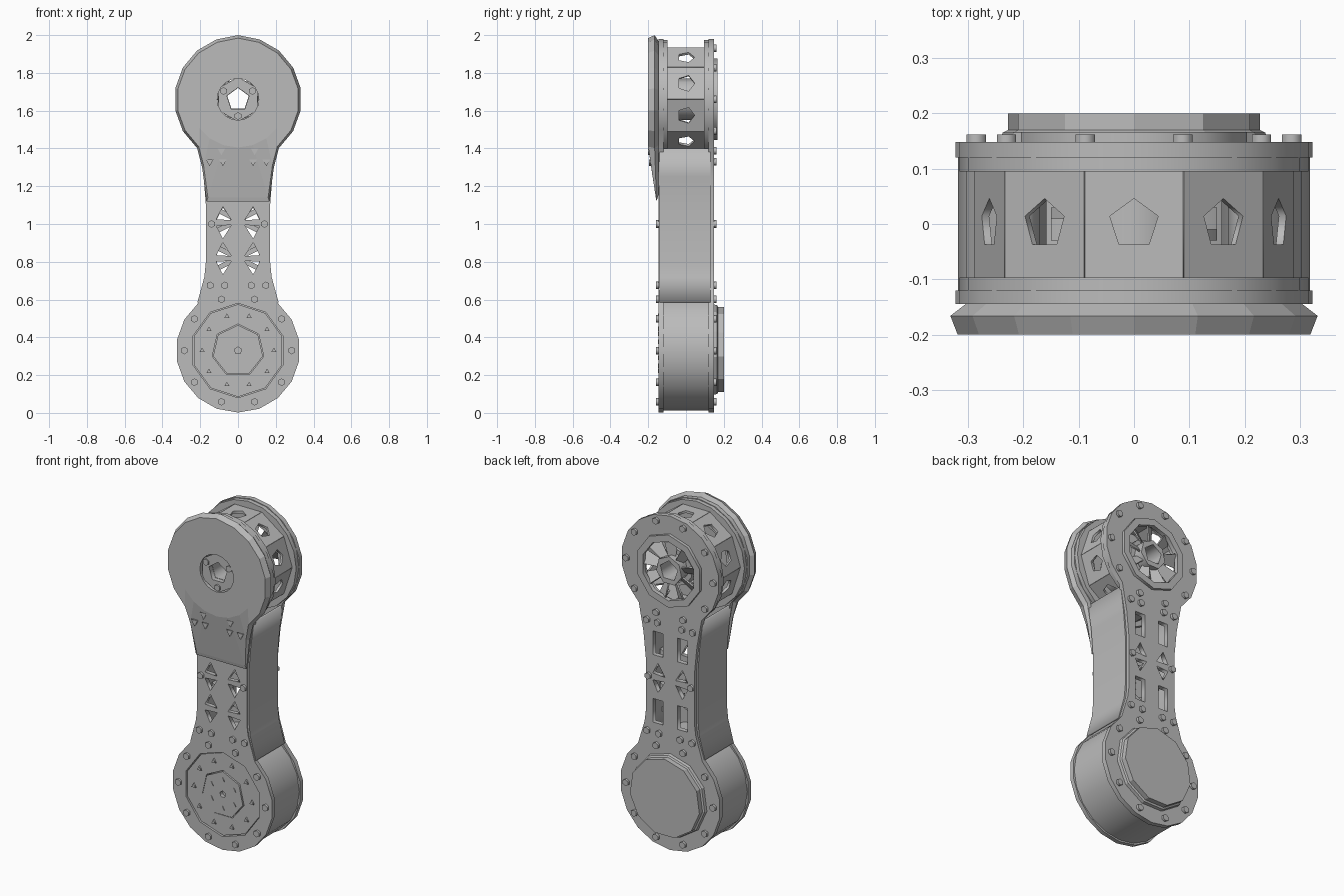
import bpy, bmesh, math
from mathutils import Matrix, Vector

if "Cube" in bpy.data.objects:
    bpy.data.objects.remove(bpy.data.objects["Cube"])

mat = bpy.data.materials.new("grey metal")
mat.diffuse_color = (0.5, 0.5, 0.5, 1)
mat.use_nodes = True
mat.node_tree.nodes["Principled BSDF"].inputs["Base Color"].default_value = mat.diffuse_color
LOW, UP = 0.33, 1.66          # heights of the two joint centres


def finish(name, mesh):
    mesh.materials.clear()
    mesh.materials.append(mat)
    ob = bpy.data.objects.new(name, mesh)
    bpy.context.collection.objects.link(ob)
    return ob


def polar(r, a, zc=0.0, xc=0.0):
    """Point at angle a (degrees, clockwise from the top)."""
    a = math.radians(a)
    return (xc + r * math.sin(a), zc + r * math.cos(a))


def ngon(n, r, zc=0.0, xc=0.0, start=0.0):
    return [polar(r, start + 360 * i / n, zc, xc) for i in range(n)]


def rect(x, z, w, h):
    return [(x - w, z - h), (x + w, z - h), (x + w, z + h), (x - w, z + h)]


def sheet(name, loops, thick, matrix):
    """Flat sheet from closed outlines; nested outlines become holes."""
    cu = bpy.data.curves.new(name, 'CURVE')
    cu.dimensions = '2D'
    cu.fill_mode = 'BOTH'
    cu.extrude = thick / 2
    for pts in loops:
        sp = cu.splines.new('POLY')
        sp.points.add(len(pts) - 1)
        for p, q in zip(sp.points, pts):
            p.co = (q[0], q[1], 0, 1)
        sp.use_cyclic_u = True
    tmp = bpy.data.objects.new("tmp", cu)
    bpy.context.collection.objects.link(tmp)
    dg = bpy.context.evaluated_depsgraph_get()
    mesh = bpy.data.meshes.new_from_object(tmp.evaluated_get(dg))
    bpy.data.objects.remove(tmp)
    mesh.transform(matrix)
    return finish(name, mesh)


def plate(name, loops, y0, y1):
    m = Matrix(((1, 0, 0, 0), (0, 0, -1, (y0 + y1) / 2), (0, 1, 0, 0), (0, 0, 0, 1)))
    return sheet(name, loops, abs(y1 - y0), m)


def loft(name, rings, closed=False, caps=False):
    """Skin a list of equal-length 3D rings."""
    bm = bmesh.new()
    vs = [[bm.verts.new(p) for p in r] for r in rings]
    pairs = list(zip(vs, vs[1:])) + ([(vs[-1], vs[0])] if closed else [])
    for a, b in pairs:
        n = len(a)
        for i in range(n):
            bm.faces.new((a[i], a[(i + 1) % n], b[(i + 1) % n], b[i]))
    if caps:
        bm.faces.new(vs[0])
        bm.faces.new(vs[-1])
    bmesh.ops.recalc_face_normals(bm, faces=bm.faces)
    me = bpy.data.meshes.new(name)
    bm.to_mesh(me)
    bm.free()
    return finish(name, me)


def mirrored(half):
    """Close a right-hand half whose first and last points lie on x = 0."""
    return half + [(-x, z) for x, z in half[-2:0:-1]]


def arm_outline(rl, ru):
    half = [polar(rl, a, LOW) for a in range(180, 39, -20)]
    half += [(0.168, 0.72), (0.16, 0.78), (0.16, 1.1), (0.175, 1.25)]
    half += [polar(ru, a, UP) for a in range(140, -1, -20)]
    return mirrored(half)


def truss_holes(rows):
    """Pairs of triangular cut-outs on both sides of the middle."""
    out = []
    for k, z in enumerate(rows):
        s = 1 if k % 2 else -1
        for d in (1, -1):
            out.append([(d * 0.035, z - s * 0.035), (d * 0.115, z - s * 0.03),
                        (d * 0.08, z + s * 0.037)])
    return out


# two arm plates with windows
plate("front_arm_plate",
      [arm_outline(0.328, 0.32), ngon(10, 0.25, LOW), ngon(10, 0.2, UP)]
      + truss_holes((0.77, 0.865, 0.96, 1.055)), -0.145, -0.12)
windows = [rect(d * 0.08, z, 0.032, 0.07) for d in (1, -1) for z in (0.80, 1.2)]
plate("back_arm_plate",
      [arm_outline(0.328, 0.32), ngon(10, 0.2, UP)] + windows + truss_holes((0.95, 1.05)),
      0.12, 0.148)

# inner lattice between the plates
for s in (1, -1):
    for z in (0.82, 1.02):
        plate("lattice_bar", [[(-s * 0.15, z - 0.09), (-s * 0.15, z - 0.06),
                               (s * 0.15, z + 0.09), (s * 0.15, z + 0.06)]],
              -0.02 + s * 0.01, 0.02 + s * 0.01)

# curved side walls of the arm
for s in (1, -1):
    edge = [(0.215, 0.585), (0.178, 0.72), (0.17, 0.8), (0.17, 1.1), (0.182, 1.25), (0.202, 1.4)]
    pts = edge + [(x - 0.012, z) for x, z in reversed(edge)]
    plate("side_wall", [[(s * x, z) for x, z in pts]], -0.14, 0.13)

# lower joint: body, recessed front disc, raised back cap
plate("lower_body", [ngon(20, 0.318, LOW)], -0.12, 0.12)
plate("lower_front_disc", [ngon(10, 0.245, LOW), ngon(7, 0.14, LOW)], -0.138, -0.118)
plate("lower_front_hub", [ngon(7, 0.135, LOW), ngon(5, 0.02, LOW)], -0.143, -0.118)
plate("lower_hub_studs", [ngon(3, 0.016, z, x) for x, z in
                          ngon(10, 0.19, LOW, 0, 18) + ngon(6, 0.085, LOW)], -0.147, -0.13)
loft("lower_back_cap", [[(x, y, z) for x, z in ngon(11, r, LOW)]
                        for r, y in ((0.245, 0.14), (0.24, 0.165), (0.23, 0.17), (0.23, 0.2))],
     caps=True)

# upper joint: ten-sided drum with pentagon windows
for i in range(10):
    a = math.radians(36 * i)
    c, s, r = math.cos(a), math.sin(a), 0.268
    m = Matrix(((c, 0, s, r * s), (0, 1, 0, 0), (-s, 0, c, UP + r * c), (0, 0, 0, 1)))
    sheet("drum_panel", [rect(0, 0, 0.0885, 0.1), ngon(5, 0.046)], 0.014, m)
for y0, y1 in ((-0.12, -0.097), (0.095, 0.12)):
    plate("drum_rim", [ngon(20, 0.315, UP), ngon(20, 0.2, UP)], y0, y1)
plate("drum_core", [ngon(10, 0.11, UP), ngon(5, 0.06, UP)], -0.16, 0.1)

# upper front cover with a sloping skirt
half = [polar(0.337, a, UP) for a in range(0, 141, 20)]
half[0] = (0, 2.0)
half += [(0.19, 1.3), (0.166, 1.12), (0, 1.12)]
outline = mirrored(half)


def ring(pts, k, y, drop):
    res = []
    for x, z in pts:
        t = min(1, max(0, (1.4 - z) / 0.28))
        res.append((x * k, y + drop * t, 1.6 + (z - 1.6) * k))
    return res


mid = [(x, -0.2, z) for x, z in ngon(20, 0.255, UP)]
hole = ngon(20, 0.11, UP)
loft("upper_front_cover", [
    [(x, -0.15, z) for x, z in hole],
    ring(outline, 0.91, -0.143, 0),
    ring(outline, 1.0, -0.166, 0.01),
    ring(outline, 0.96, -0.2, 0.04),
    mid,
    [(x, -0.2, z) for x, z in hole]], closed=True)
plate("cover_hub", [ngon(6, 0.118, UP), ngon(5, 0.062, UP)], -0.188, -0.15)
plate("cover_hub_bolts", [ngon(6, 0.02, z, x) for x, z in ngon(3, 0.088, UP, 0, 60)],
      -0.196, -0.18)

# upper back fan: ring, hub and tilted blades
plate("fan_ring", [ngon(10, 0.215, UP), ngon(10, 0.175, UP)], 0.14, 0.166)
plate("fan_hub", [ngon(7, 0.085, UP), ngon(5, 0.06, UP)], 0.1, 0.16)
for i in range(9):
    m = (Matrix.Translation((0, 0.13, UP)) @ Matrix.Rotation(math.radians(40 * i), 4, 'Y')
         @ Matrix.Rotation(math.radians(35), 4, 'Z') @ Matrix.Rotation(math.radians(90), 4, 'X'))
    sheet("fan_blade", [[(-0.02, 0.07), (0.02, 0.07), (0.045, 0.18), (-0.035, 0.185)]], 0.008, m)

# bolts: ten around each joint, plus rows along the neck
low_bolts = ngon(10, 0.285, LOW, 0, 18) + [(d * x, 0.675) for d in (1, -1) for x in (0.07, 0.148)]
top_bolts = ngon(10, 0.285, UP, 0, 18) + [(d * x, 1.33) for d in (1, -1) for x in (0.08, 0.15)]
waist = [(-0.14, 1.0), (0.14, 1.0)]
for label, y0, y1, pts in (("front_bolts", -0.158, -0.14, low_bolts + waist),
                           ("back_bolts", 0.14, 0.162, low_bolts + top_bolts + waist)):
    plate(label, [ngon(6, 0.02, z, x) for x, z in pts], y0, y1)
plate("cover_bolts", [ngon(3, 0.024, z, x, 60) for x, z in top_bolts if z > 1.36],
      -0.2, -0.18)
plate("skirt_bolts", [ngon(3, 0.024, z, x, 60) for x, z in top_bolts if z < 1.36],
      -0.195, -0.17)
